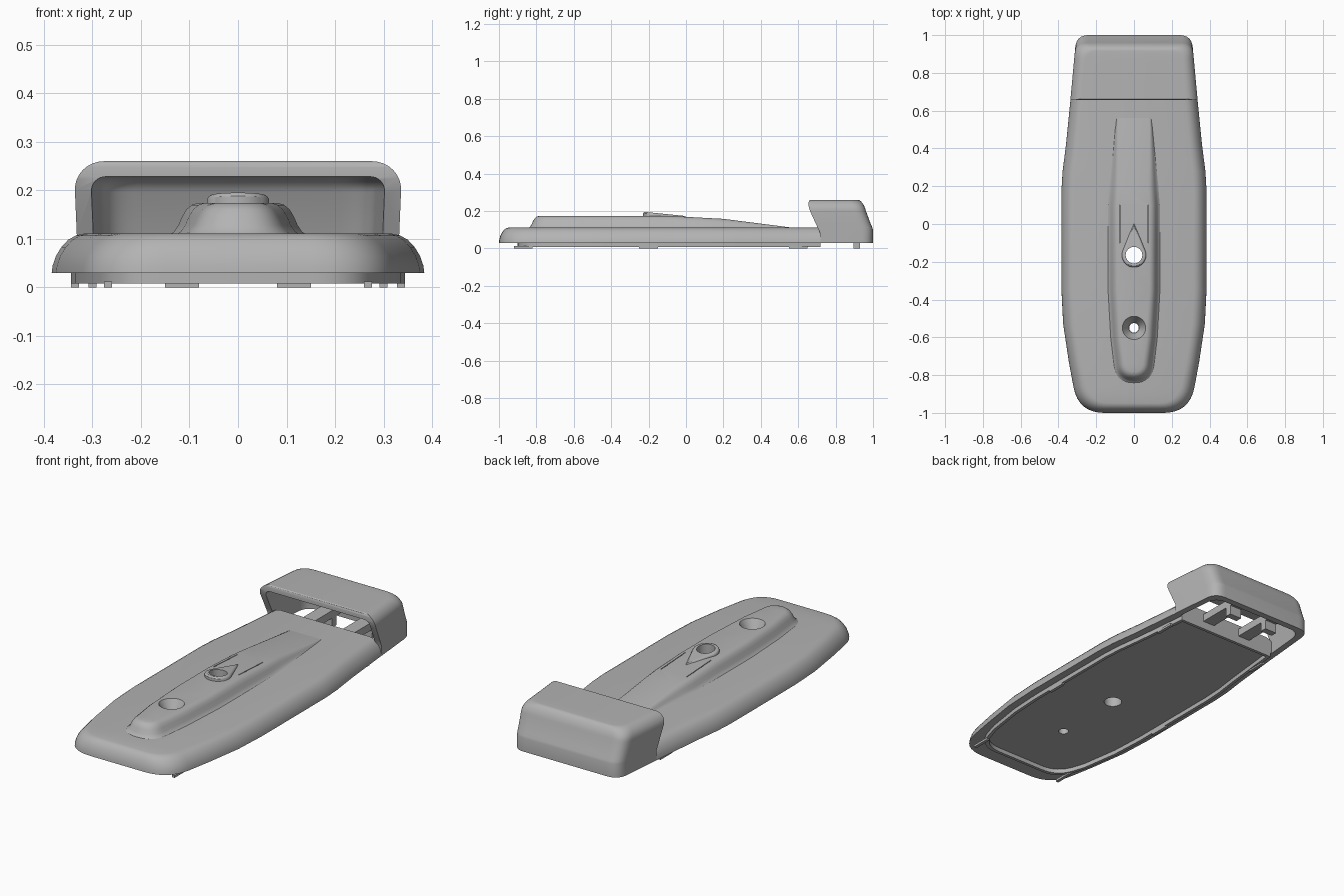
import bpy, bmesh, math
from mathutils import Vector

if "Cube" in bpy.data.objects:
    bpy.data.objects.remove(bpy.data.objects["Cube"])

grey = bpy.data.materials.new("plain grey")
grey.use_nodes = True
grey.diffuse_color = (0.45, 0.45, 0.45, 1)
grey.node_tree.nodes["Principled BSDF"].inputs["Base Color"].default_value = (0.45, 0.45, 0.45, 1)


def finish(name, bm):
    bmesh.ops.remove_doubles(bm, verts=bm.verts, dist=1e-5)
    bmesh.ops.recalc_face_normals(bm, faces=bm.faces)
    mesh = bpy.data.meshes.new(name)
    bm.to_mesh(mesh)
    bm.free()
    mesh.materials.append(grey)
    ob = bpy.data.objects.new(name, mesh)
    bpy.context.collection.objects.link(ob)
    return ob


def corner(a, b, c, r, n=8):
    """Rounded corner at b between the directions to a and c."""
    a, b, c = Vector(a), Vector(b), Vector(c)
    p, q = b + (a - b).normalized() * r, b + (c - b).normalized() * r
    return [tuple(p * (1 - t) ** 2 + b * 2 * t * (1 - t) + q * t * t)
            for t in (i / n for i in range(n + 1))]


def loft(name, rings, tube=False):
    """Each ring is the +x half of an outline, front to back; the other half is mirrored."""
    bm = bmesh.new()
    n = len(rings[0])
    loops = []
    for ring in rings:
        right = [bm.verts.new(p) for p in ring]
        left = [bm.verts.new((-x, y, z)) for x, y, z in reversed(ring)]
        loops.append(right + left)
    pairs = list(zip(loops, loops[1:]))
    if tube:
        pairs.append((loops[-1], loops[0]))
    for lo, hi in pairs:
        for i in range(2 * n):
            j = (i + 1) % (2 * n)
            bm.faces.new((lo[i], lo[j], hi[j], hi[i]))
    if not tube:
        for loop in (loops[0], loops[-1]):
            for i in range(n - 1):
                bm.faces.new((loop[i], loop[i + 1], loop[-2 - i], loop[-1 - i]))
    return finish(name, bm)


def box(name, x0, x1, y0, y1, z0, z1):
    bm = bmesh.new()
    bmesh.ops.create_cube(bm, size=1)
    for v in bm.verts:
        v.co = ((x0 + x1) / 2 + v.co.x * (x1 - x0), (y0 + y1) / 2 + v.co.y * (y1 - y0),
                (z0 + z1) / 2 + v.co.z * (z1 - z0))
    return finish(name, bm)


def cone(name, y, z0, z1, r0, r1):
    bm = bmesh.new()
    bmesh.ops.create_cone(bm, cap_ends=True, segments=40, radius1=r0, radius2=r1, depth=z1 - z0)
    bmesh.ops.translate(bm, verts=bm.verts, vec=(0, y, (z0 + z1) / 2))
    return finish(name, bm)


def cut(ob, cutters):
    bpy.context.view_layer.objects.active = ob
    for c in cutters:
        c.hide_render = True
        mod = ob.modifiers.new("cut", 'BOOLEAN')
        mod.operation, mod.solver, mod.object = 'DIFFERENCE', 'EXACT', c
        bpy.ops.object.modifier_apply(modifier=mod.name)


def smooth(ob, angle=32):
    bpy.ops.object.select_all(action='DESELECT')
    ob.select_set(True)
    bpy.context.view_layer.objects.active = ob
    bpy.ops.object.shade_smooth_by_angle(angle=math.radians(angle))


def plate_outline(d, z, back, front=-1.0, r=0.14):
    keys = [(0.295, front), (0.345, -0.73), (0.375, -0.53), (0.384, -0.35),
            (0.384, 0.18), (0.378, 0.28), (0.36, 0.42), (0.33, back)]
    keys = [(x - d, y) for x, y in keys]
    pts = corner((0, front), keys[0], keys[1], r) + keys[1:]
    return [(x, y, z) for x, y in pts]


# Base plate with softly rounded rim
profile = [(0.02, 0.03), (0, 0.03), (0.002, 0.045), (0.009, 0.065), (0.02, 0.083),
           (0.034, 0.098), (0.05, 0.107), (0.068, 0.111)]
plate = loft("base_plate", [plate_outline(d, z, 0.72, -1 + 0.75 * d, 0.14 - d * 0.6)
                            for d, z in profile])

# Lip and pads underneath
lip = loft("bottom_lip", [plate_outline(d, z, 0.72 - d + 0.04, -0.94 + d, 0.1)
                          for d, z in [(0.04, 0.05), (0.04, 0.008), (0.056, 0.008), (0.056, 0.05)]],
           tube=True)
for side, s in (("left", 1), ("right", -1)):
    for place, x, y in (("front", 0.268, -0.87), ("middle", 0.336, -0.2), ("back", 0.3, 0.6)):
        box(f"{place}_pad_{side}", s * x - 0.008, s * x + 0.008, y - 0.05, y + 0.05, 0, 0.012)


# Raised spine that fades into the plate at the back
def spine_top(y):
    if y < -0.1:
        return 0.174
    if y < 0.2:
        return 0.174 - 0.016 * (y + 0.1) / 0.3
    return 0.158 - 0.046 * (y - 0.2) / 0.36


def spine_ring(d, f):
    front = -0.845 + d
    keys = [(0.1, front), (0.128, -0.6), (0.142, -0.35), (0.142, -0.1), (0.142, 0.1),
            (0.135, 0.2), (0.1, 0.56)]
    keys = [(x - d * (1 if y < 0.3 else 0.3), y) for x, y in keys]
    pts = corner((0, front), keys[0], keys[1], 0.095 - d * 0.8) + keys[1:]
    return [(x, y, 0.108 + f * (spine_top(y) - 0.108)) for x, y in pts]


spine = loft("spine", [[(x, y, 0.1) for x, y, z in spine_ring(0, 0)]] + [
    spine_ring(d, f) for d, f in [(0, 0), (0.01, 0.1), (0.019, 0.3), (0.027, 0.58),
                                  (0.036, 0.8), (0.047, 0.94), (0.06, 1)]])


# Teardrop boss around the large hole
def boss_ring(r, tip, lift):
    stop = math.pi - math.acos(r / (tip + 0.165))
    pts = [(r * math.sin(a), -0.165 - r * math.cos(a))
           for a in (stop * i / 20 for i in range(21))] + [(0, tip)]
    return [(x, y, 0.15 if lift is None else 0.173 - 0.1 * y + lift) for x, y in pts]


boss = loft("teardrop_boss", [boss_ring(0.064, 0.01, None), boss_ring(0.064, 0.01, -0.008),
                              boss_ring(0.061, 0.0, -0.003), boss_ring(0.056, -0.01, 0)])

# Holes and the fine side slot
through = cone("hole_cutter", -0.165, -0.1, 0.4, 0.044, 0.044)
screw = cone("screw_cutter", -0.55, -0.1, 0.4, 0.025, 0.025)
sink = cone("countersink_cutter", -0.55, 0.115, 0.178, 0.028, 0.064)
slots = [box("slot_cutter", s * 0.075 - 0.002, s * 0.075 + 0.002, -0.1, 0.1, 0.155, 0.2)
         for s in (-1, 1)]
cut(plate, [through, screw, sink])
cut(spine, [through, screw, sink] + slots)
cut(boss, [through])


# Hood: hollow cover open to the front and below
def hood_ring(z, back, d):
    def width(y):
        return 0.342 - 0.0925 * (y - 0.6) - d
    pts = [(width(0.6), 0.6)] + corner((width(0.6), 0.6), (width(back), back), (0, back), 0.065)
    return [(x, y, z) for x, y in pts]


def hood_shell(name, low, shrink, drop, fillet):
    rings = [(low, 1.0, 0), (0.1, 1.0, 0), (0.112, 0.996, 0), (0.13, 0.988, 0), (0.2, 0.962, 0)]
    for i in range(1, 9):
        a = math.pi / 2 * i / 8
        rings.append((0.26 - drop - fillet * (1 - math.sin(a)),
                      0.962 - 0.014 * math.sin(a) - 0.03 * (1 - math.cos(a)),
                      fillet * (1 - math.cos(a))))
    if drop:
        rings[4] = (0.195, 0.964, 0)
    return loft(name, [hood_ring(z, y - shrink, d + shrink) for z, y, d in rings])


hood = hood_shell("hood", 0.03, 0, 0, 0.06)
hollow = hood_shell("hollow_cutter", -0.05, 0.034, 0.032, 0.03)
side = [(0.5, 0.4), (0.668, 0.4), (0.668, 0.262), (0.66, 0.257), (0.656, 0.248), (0.656, 0.225),
        (0.663, 0.2), (0.718, 0.08), (0.718, -0.1), (0.5, -0.1)]
bm = bmesh.new()
face = bm.faces.new([bm.verts.new((-0.6, y, z)) for y, z in side])
out = bmesh.ops.extrude_face_region(bm, geom=[face])
bmesh.ops.translate(bm, vec=(1.2, 0, 0), verts=[g for g in out["geom"] if isinstance(g, bmesh.types.BMVert)])
mouth = finish("mouth_cutter", bm)
cut(hood, [hollow, mouth])

# Ribs with hooks bridging the opening below the hood
for s in ("left", "right"):
    x = 0.115 if s == "left" else -0.115
    box(f"rib_{s}", x - 0.035, x + 0.035, 0.7, 0.975, 0.05, 0.09)
    box(f"hook_{s}", x - 0.035, x + 0.035, 0.895, 0.93, 0, 0.06)

for c in [through, screw, sink, hollow, mouth] + slots:
    bpy.data.objects.remove(c)
for ob in (plate, lip, spine, boss, hood):
    smooth(ob)
